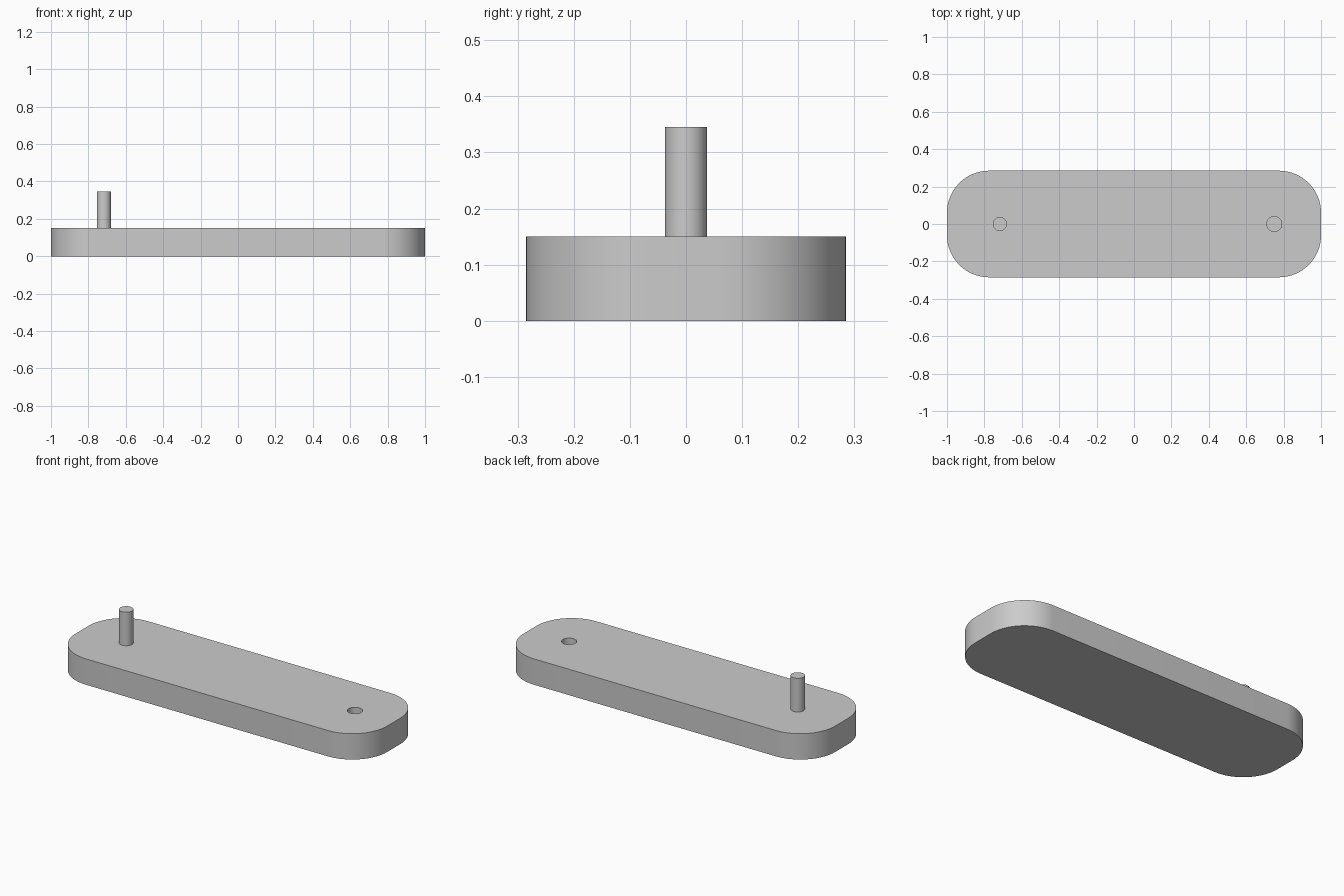
import bpy
import bmesh
from math import radians

LENGTH, WIDTH, HEIGHT = 2.0, 0.57, 0.15
CORNER = 0.225
PIN_X, PIN_R, PIN_TOP = -0.717, 0.0375, 0.345
HOLE_X, HOLE_R, HOLE_DEPTH = 0.75, 0.04, 0.11

cube = bpy.data.objects.get("Cube")
if cube:
    bpy.data.objects.remove(cube, do_unlink=True)

# Single grey material
grey = bpy.data.materials.new("light_grey")
grey.use_nodes = True
colour = (0.6, 0.6, 0.6, 1)
grey.diffuse_color = colour
grey.node_tree.nodes["Principled BSDF"].inputs["Base Color"].default_value = colour


def activate(obj):
    bpy.ops.object.select_all(action='DESELECT')
    obj.select_set(True)
    bpy.context.view_layer.objects.active = obj


def smooth(obj):
    activate(obj)
    bpy.ops.object.shade_smooth_by_angle(angle=radians(30))


def cylinder(name, x, radius, bottom, top):
    bpy.ops.mesh.primitive_cylinder_add(
        vertices=48, radius=radius, depth=top - bottom,
        location=(x, 0, (bottom + top) / 2))
    obj = bpy.context.object
    obj.name = name
    obj.data.materials.append(grey)
    return obj


# Plate with rounded vertical corners
bm = bmesh.new()
bmesh.ops.create_cube(bm, size=1)
bmesh.ops.scale(bm, vec=(LENGTH, WIDTH, HEIGHT), verts=bm.verts)
bmesh.ops.translate(bm, vec=(0, 0, HEIGHT / 2), verts=bm.verts)
upright = [e for e in bm.edges
           if abs(e.verts[0].co.z - e.verts[1].co.z) > HEIGHT / 2]
bmesh.ops.bevel(bm, geom=upright, offset=CORNER, offset_type='OFFSET',
                segments=16, profile=0.5, affect='EDGES')
mesh = bpy.data.meshes.new("plate")
bm.to_mesh(mesh)
bm.free()
plate = bpy.data.objects.new("plate", mesh)
bpy.context.collection.objects.link(plate)
mesh.materials.append(grey)

# Blind hole in the left end
cutter = cylinder("hole_cutter", HOLE_X, HOLE_R, HEIGHT - HOLE_DEPTH, HEIGHT + 0.05)
cutter.hide_render = True
activate(plate)
cut = plate.modifiers.new("hole", 'BOOLEAN')
cut.operation = 'DIFFERENCE'
cut.solver = 'EXACT'
cut.object = cutter
bpy.ops.object.modifier_apply(modifier=cut.name)
bpy.data.objects.remove(cutter, do_unlink=True)
smooth(plate)

# Pin standing on the right end
smooth(cylinder("pin", PIN_X, PIN_R, HEIGHT - 0.02, PIN_TOP))
